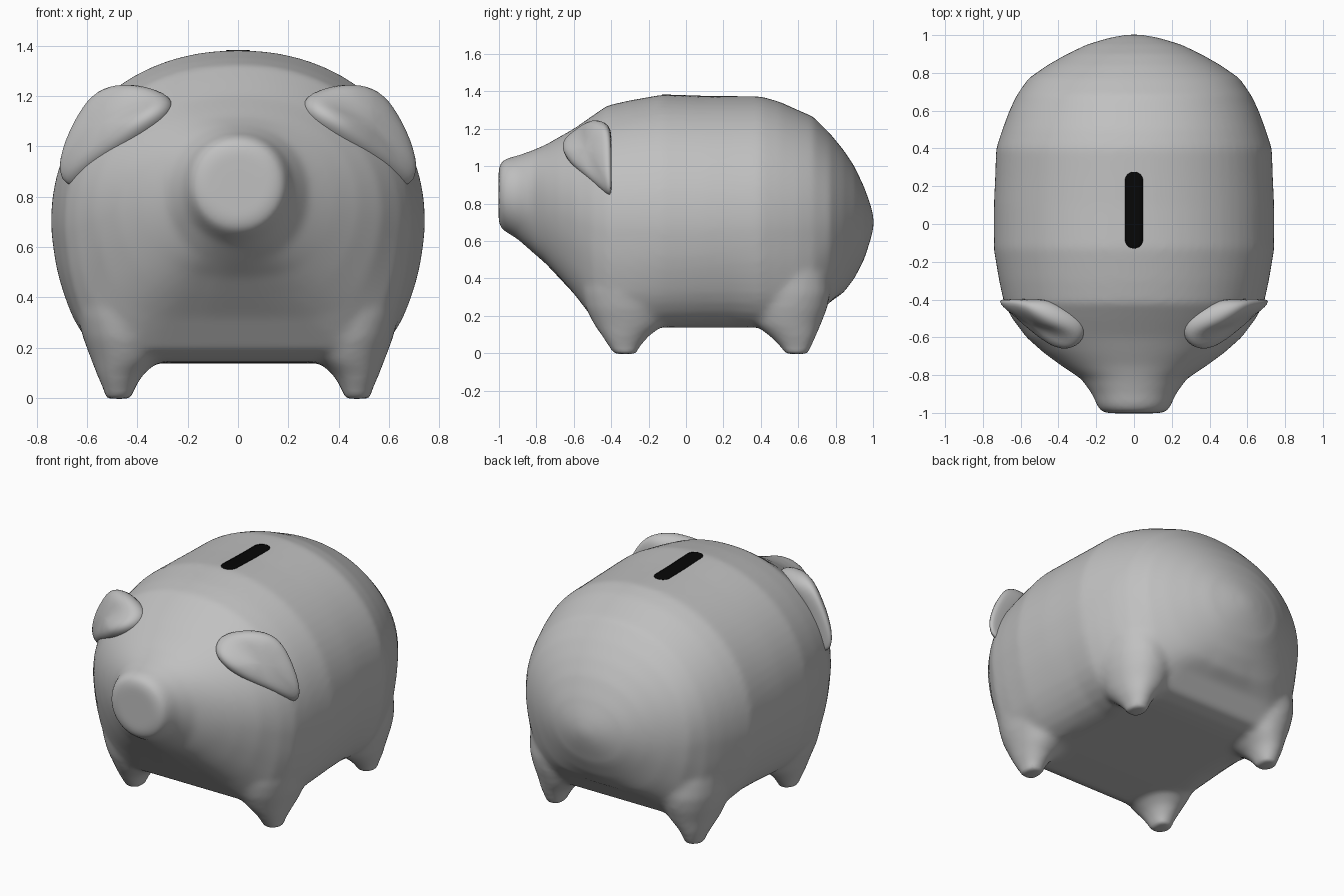
import bpy, bmesh, math
from mathutils import Vector
from mathutils.bvhtree import BVHTree

if "Cube" in bpy.data.objects:
    bpy.data.objects.remove(bpy.data.objects["Cube"])


def material(name, c):
    m = bpy.data.materials.new(name)
    m.diffuse_color = (c, c, c, 1)
    m.use_nodes = True
    m.node_tree.nodes["Principled BSDF"].inputs["Base Color"].default_value = m.diffuse_color
    return m


grey = material("clay grey", 0.53)
black = material("slot black", 0.002)


def finish(bm, name, mat):
    bmesh.ops.recalc_face_normals(bm, faces=bm.faces[:])
    for f in bm.faces:
        f.smooth = True
    me = bpy.data.meshes.new(name)
    bm.to_mesh(me)
    bm.free()
    me.materials.append(mat)
    ob = bpy.data.objects.new(name, me)
    bpy.context.collection.objects.link(ob)
    return ob


def spow(v, p):
    return math.copysign(abs(v) ** p, v)


def table(v, keys):
    for (a, va), (b, vb) in zip(keys, keys[1:]):
        if v <= b:
            t = max(0, (v - a) / (b - a))
            return va + (vb - va) * t
    return keys[-1][1]


def loft(bm, rings):
    loops = [[bm.verts.new(p) for p in r] for r in rings]
    n = len(loops[0])
    for a, b in zip(loops, loops[1:]):
        for i in range(n):
            bm.faces.new((a[i], a[(i + 1) % n], b[(i + 1) % n], b[i]))
    bm.faces.new(loops[0])
    bm.faces.new(loops[-1][::-1])


# Body stations: y, half width, top z, bottom z
stations = [
    (-1.002, .145, .99, .70), (-.985, .183, 1.028, .662), (-.95, .2, 1.045, .64),
    (-.9, .222, 1.057, .61), (-.82, .28, 1.085, .54), (-.75, .385, 1.115, .48),
    (-.68, .48, 1.155, .405), (-.6, .57, 1.2, .32), (-.5, .645, 1.27, .19),
    (-.42, .688, 1.325, .145), (-.3, .714, 1.352, .14), (-.13, .743, 1.382, .137),
    (.1, .742, 1.374, .137), (.25, .735, 1.373, .137), (.4, .73, 1.373, .137),
    (.5, .697, 1.345, .137), (.6, .66, 1.3, .142), (.68, .622, 1.265, .165),
    (.77, .56, 1.175, .275), (.84, .46, 1.09, .322), (.9, .355, 1.0, .4),
    (.95, .25, .895, .495), (.985, .135, .8, .6), (1.003, .04, .73, .67)]
# Lower half: how far it swells past an ellipse, by angle and by station
swell = [(0, 0), (10, .002), (20, .024), (30, .06), (38, .104), (46, .146),
         (53, .164), (60, .151), (73, .044), (90, 0)]
amount = [(-.9, 0), (-.65, .8), (-.5, 1.25), (-.25, 1.3), (-.05, 1), (.3, 1),
          (.45, 1.25), (.7, 1.35), (.8, .9), (.9, .1)]

SEG = 72
rings = []
for y, w, top, bot in stations:
    mid = table(y, [(-.95, .845), (-.45, .7)])
    k = table(y, amount)
    ring = []
    for i in range(SEG):
        a = 2 * math.pi * (i + .5) / SEG
        c, s = math.cos(a), math.sin(a)
        if s > 0:
            p = (w * spow(c, .95), y, mid + (top - mid) * s ** .95)
        else:
            r = 1 + k * table(math.degrees(math.atan2(-s, abs(c))), swell)
            p = (w * c * r, y, mid + (mid - bot) * max(s * r, -1))
        ring.append(p)
    rings.append(ring)
bm = bmesh.new()
loft(bm, rings)

# Legs: z, x range, y range; each flares into the body
front_leg = [(-.004, .42, .527, -.387, -.263), (.03, .413, .534, -.41, -.25),
             (.09, .38, .56, -.448, -.2), (.15, .31, .583, -.49, -.12),
             (.24, .27, .617, -.535, -.07), (.33, .26, .64, -.555, -.05),
             (.42, .26, .65, -.55, -.05), (.52, .28, .64, -.52, -.08)]
rear_leg = [(-.004, .42, .527, .528, .652), (.03, .413, .534, .51, .668),
            (.09, .38, .56, .45, .695), (.15, .31, .583, .37, .72),
            (.24, .27, .612, .32, .755), (.32, .26, .628, .3, .772),
            (.42, .26, .632, .3, .765), (.52, .28, .62, .33, .74)]
for leg in (front_leg, rear_leg):
    for side in (1, -1):
        rings = []
        for z, x0, x1, y0, y1 in leg:
            ring = []
            for i in range(32):
                a = 2 * math.pi * i / 32
                ring.append((side * ((x0 + x1) / 2 + (x1 - x0) / 2 * spow(math.cos(a), .95)),
                             (y0 + y1) / 2 + (y1 - y0) / 2 * spow(math.sin(a), .95), z))
            rings.append(ring)
        loft(bm, rings)
body = finish(bm, "pig_body", grey)

# Fuse legs and body into one smooth skin
rm = body.modifiers.new("fuse", 'REMESH')
rm.mode = 'VOXEL'
rm.voxel_size = .018
rm.use_smooth_shade = True
sm = body.modifiers.new("soften", 'SMOOTH')
sm.factor = .5
sm.iterations = 9

# Ears: a thick rounded flap, mirrored
outline = [(.30, -.58, 1.21), (.42, -.525, 1.25), (.52, -.46, 1.245), (.60, -.41, 1.2),
           (.685, -.405, 1.05), (.725, -.402, .92), (.695, -.42, .855), (.60, -.51, .925),
           (.48, -.61, 1.0), (.39, -.67, 1.08), (.32, -.665, 1.15)]
pts = [Vector(p) for p in outline]
mid = sum(pts, Vector()) / len(pts)
pts = [mid + (p - mid) * 1.08 for p in pts]
nrm = sum(((a - mid).cross(b - mid) for a, b in zip(pts, pts[1:] + pts[:1])), Vector()).normalized()
if nrm.x < 0:
    nrm = -nrm
bm = bmesh.new()
layers = []
for scale, off in ((.6, .035), (1, 0), (1, -.1), (.6, -.12)):
    ring = []
    for p in pts:
        q = mid + (p - mid) * scale + nrm * off
        q.y = min(q.y, -.398)
        ring.append(q)
    layers.append(ring)
loft(bm, layers)
ear = finish(bm, "ears", grey)
mi = ear.modifiers.new("mirror", 'MIRROR')
mi.use_axis[0] = True
ss = ear.modifiers.new("round", 'SUBSURF')
ss.levels = ss.render_levels = 2

# Coin slot: thin black plate laid on the back
bpy.context.view_layer.update()
tree = BVHTree.FromObject(body, bpy.context.evaluated_depsgraph_get())
y0, y1, hw = -.13, .277, .048
ys = [y0 + hw * (1 - math.cos(k * math.pi / 16)) for k in range(1, 9)]
ys += [y0 + hw + (y1 - y0 - 2 * hw) * k / 10 for k in range(1, 10)]
ys += [y1 - hw * (1 - math.cos(k * math.pi / 16)) for k in range(8, 0, -1)]
bm = bmesh.new()
rows = []
for y in ys:
    d = max(0, y0 + hw - y, y - (y1 - hw))
    w = math.sqrt(max(hw * hw - d * d, 1e-6))
    row = []
    for k in (-1, -.5, 0, .5, 1):
        hit = tree.ray_cast(Vector((w * k, y, 3)), Vector((0, 0, -1)))[0]
        row.append(bm.verts.new((w * k, y, (hit.z if hit else 1.375) + .0015)))
    rows.append(row)
for a, b in zip(rows, rows[1:]):
    for i in range(4):
        bm.faces.new((a[i], a[i + 1], b[i + 1], b[i]))
slot = finish(bm, "coin_slot", black)
so = slot.modifiers.new("thickness", 'SOLIDIFY')
so.thickness = .002
so.offset = 0
